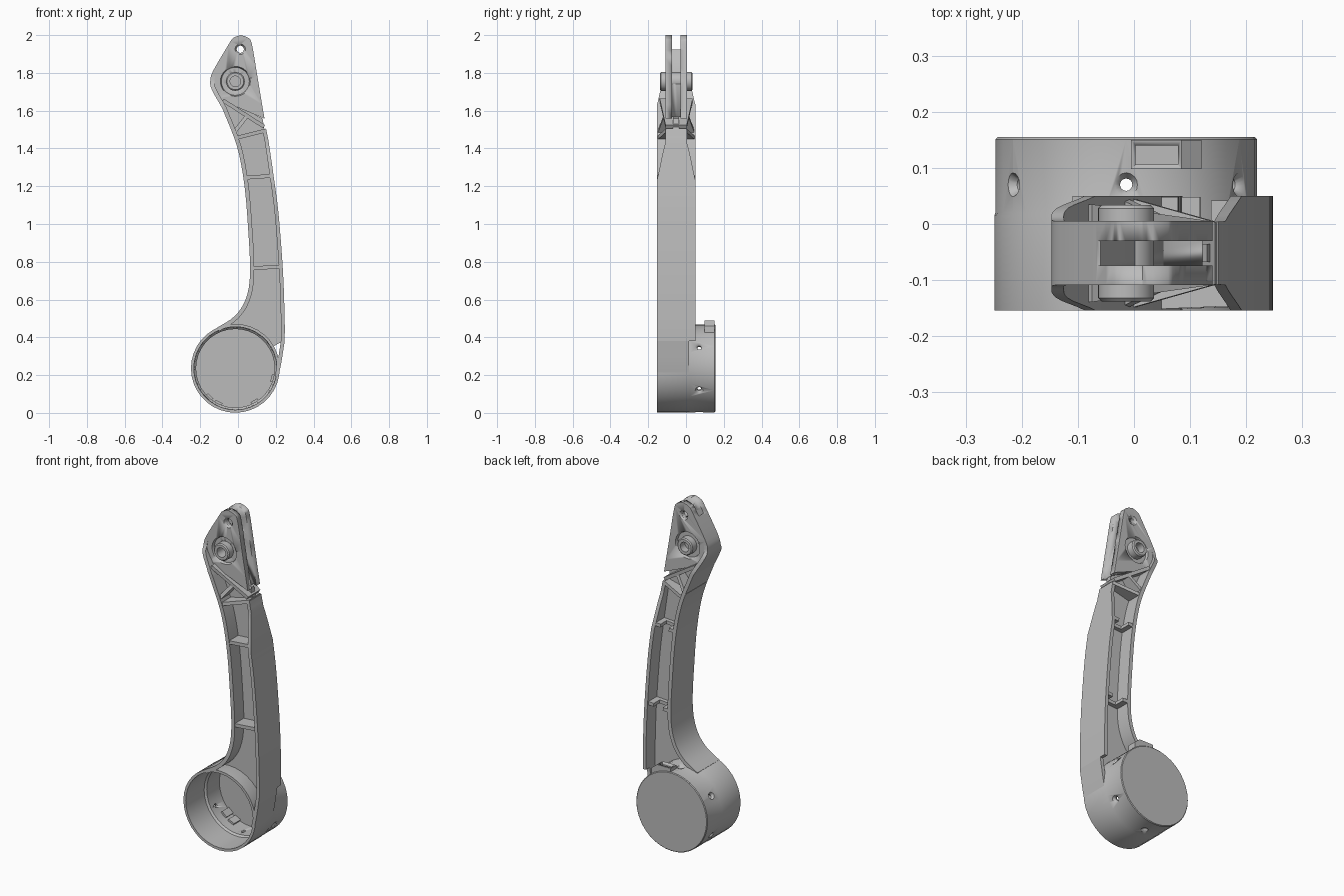
import bpy, bmesh, math
from mathutils import Vector

cube = bpy.data.objects.get("Cube")
if cube:
    bpy.data.objects.remove(cube, do_unlink=True)

GREY = (0.5, 0.5, 0.5, 1)
mat = bpy.data.materials.new("plain grey")
mat.use_nodes = True
mat.diffuse_color = GREY
mat.node_tree.nodes["Principled BSDF"].inputs["Base Color"].default_value = GREY

MID = -0.052      # depth of the arm's middle plane
FULL = 0.102      # half depth of the arm
HEAD = 0.057      # half depth of the fork head
CX, CZ, R = -0.014, 0.236, 0.235   # cup axis and radius


def finish(bm, name):
    bmesh.ops.recalc_face_normals(bm, faces=bm.faces)
    me = bpy.data.meshes.new(name)
    bm.to_mesh(me)
    bm.free()
    me.materials.append(mat)
    ob = bpy.data.objects.new(name, me)
    bpy.context.collection.objects.link(ob)
    bpy.context.view_layer.objects.active = ob
    bpy.ops.object.select_all(action='DESELECT')
    ob.select_set(True)
    bpy.ops.object.shade_smooth_by_angle(angle=math.radians(25))
    return ob


def prism(name, pts, y0, y1):
    """Extrude an x-z outline between two depths."""
    bm = bmesh.new()
    face = bm.faces.new([bm.verts.new((x, y0, z)) for x, z in pts])
    ext = bmesh.ops.extrude_face_region(bm, geom=[face])
    bmesh.ops.translate(bm, vec=(0, y1 - y0, 0),
                        verts=[v for v in ext["geom"] if isinstance(v, bmesh.types.BMVert)])
    return finish(bm, name)


def lathe(name, profile, origin, axis=(0, 1, 0), seg=32, closed=False):
    """Spin (radius, distance) points round an axis."""
    bm = bmesh.new()
    turn = Vector((0, 0, 1)).rotation_difference(Vector(axis)).to_matrix()
    rings = []
    for r, d in profile:
        n = 1 if r == 0 else seg
        rings.append([bm.verts.new(Vector(origin) + turn @ Vector(
            (r * math.cos(math.tau * i / seg), r * math.sin(math.tau * i / seg), d)))
            for i in range(n)])
    pairs = list(zip(rings, rings[1:])) + ([(rings[-1], rings[0])] if closed else [])
    for a, b in pairs:
        for i in range(seg):
            j = (i + 1) % seg
            quad = [a[i % len(a)], a[j % len(a)], b[j % len(b)], b[i % len(b)]]
            bm.faces.new(list(dict.fromkeys(quad)))
    return finish(bm, name)


def cut(ob, cutters):
    for c in cutters:
        c.hide_render = True
        mod = ob.modifiers.new("cut", 'BOOLEAN')
        mod.object, mod.solver = c, 'EXACT'
        bpy.context.view_layer.objects.active = ob
        bpy.ops.object.modifier_apply(modifier=mod.name)
        bpy.data.objects.remove(c, do_unlink=True)


def smooth_path(pts, steps=4):
    """Rounded path through (x, z, half depth) points."""
    out = []
    for i in range(len(pts) - 1):
        p = [Vector(pts[max(0, min(len(pts) - 1, i + k))]) for k in (-1, 0, 1, 2)]
        for s in range(steps):
            t = s / steps
            v = 0.5 * (2 * p[1] + (p[2] - p[0]) * t
                       + (2 * p[0] - 5 * p[1] + 4 * p[2] - p[3]) * t * t
                       + (3 * p[1] - p[0] - 3 * p[2] + p[3]) * t ** 3)
            v.z = p[1].z + (p[2].z - p[1].z) * t
            out.append(v)
    return out + [Vector(pts[-1])]


def wall(name, path, thick, back=None):
    """Strip standing across the arm along a path, thickened to one side."""
    bm = bmesh.new()
    rows = []
    for i, p in enumerate(path):
        t = (path[min(i + 1, len(path) - 1)] - path[max(i - 1, 0)]).to_2d().normalized()
        q = p.to_2d() + Vector((t.y, -t.x)) * thick
        y0, y1 = MID - p.z, MID + p.z if back is None else back
        rows.append([bm.verts.new((a, y, b)) for a, b, y in
                     ((p.x, p.y, y0), (p.x, p.y, y1), (q.x, q.y, y1), (q.x, q.y, y0))])
    for a, b in zip(rows, rows[1:]):
        for k in range(4):
            bm.faces.new((a[k], a[(k + 1) % 4], b[(k + 1) % 4], b[k]))
    bm.faces.new(rows[0])
    bm.faces.new(rows[-1])
    return finish(bm, name)


def rib(name, start, end, h0, h1, thick=0.02, notch=False):
    """Cross rib with a half depth at each end and an optional rear notch."""
    a, b = Vector(start), Vector(end)
    n = Vector((a.y - b.y, b.x - a.x)).normalized() * thick / 2
    prof = [(0, -h0), (1, -h1), (1, h1)]
    if notch:
        prof += [(0.7, h1), (0.7, 0.4 * h1), (0.3, 0.4 * h0), (0.3, h0)]
    prof.append((0, h0))
    bm = bmesh.new()
    sides = []
    for off in (-n, n):
        pts = [(a.lerp(b, s) + off, MID + y) for s, y in prof]
        sides.append([bm.verts.new((p.x, y, p.y)) for p, y in pts])
        bm.faces.new(sides[-1])
    for i in range(len(prof)):
        j = (i + 1) % len(prof)
        bm.faces.new((sides[0][i], sides[0][j], sides[1][j], sides[1][i]))
    return finish(bm, name)


# Arm edges, from the cup up to the tip
left = smooth_path([(-0.11, 0.452, FULL), (-0.02, 0.51, FULL), (0.04, 0.6, FULL),
                    (0.064, 0.74, FULL), (0.052, 1.0, FULL), (0.032, 1.22, FULL),
                    (-0.005, 1.41, FULL), (-0.07, 1.58, FULL), (-0.088, 1.62, FULL),
                    (-0.138, 1.71, 0.08), (-0.147, 1.755, 0.06), (-0.132, 1.81, 0.056),
                    (-0.05, 1.95, 0.056), (-0.025, 1.985, 0.056), (0.015, 2.0, 0.056)])
right = smooth_path([(0.247, 0.38, FULL), (0.247, 0.5, FULL), (0.238, 0.75, FULL),
                     (0.215, 1.05, FULL), (0.192, 1.23, FULL), (0.163, 1.43, HEAD),
                     (0.15, 1.5, 0.056), (0.103, 1.78, 0.056), (0.074, 1.95, 0.056),
                     (0.055, 1.985, 0.056), (0.015, 2.0, 0.056)])
wall("left_wall", [p for p in left if p.y < 1.86], 0.022)
wall("right_wall", [p for p in right if p.y < 1.505], -0.02)
wall("right_wall_foot", smooth_path([(0.214, 0.19, FULL), (0.23, 0.27, FULL),
                                     (0.247, 0.38, FULL)]), -0.02, back=0.015)

# Thin web between the walls, ending against the cup
arc = [(CX + (R - 0.008) * math.cos(math.radians(a)), CZ + (R - 0.008) * math.sin(math.radians(a)))
       for a in range(110, 20, -10)]
web = [(p.x + 0.01, p.y) for p in left if 0.47 < p.y < 1.7]
web = arc + [(p.x - 0.01, p.y) for p in right if p.y < 1.56] + web[::-1]
prism("web", web, MID - 0.016, MID + 0.016)

# Cross ribs and the triangle bracing below the head
for k, (z, x0, x1) in enumerate(((0.77, 0.07, 0.23), (1.25, 0.035, 0.182))):
    rib("cross_rib_%d" % (k + 1), (x0, z - 0.005), (x1, z + 0.005), FULL - 0.002, FULL - 0.008,
        notch=True)
rib("upper_rib", (-0.012, 1.455), (0.148, 1.495), FULL - 0.002, HEAD - 0.002)
rib("diagonal_rib", (-0.025, 1.48), (0.05, 1.575), FULL - 0.002, 0.065)
rib("head_rib", (-0.08, 1.655), (0.138, 1.515), FULL - 0.015, HEAD - 0.001)

# Fork head with slot, pin hole and bearing seat
head = [(p.x, p.y) for p in left if p.y > 1.66] + [(p.x, p.y) for p in right[:-1] if p.y > 1.5][::-1]
fork = prism("fork_head", head, MID - HEAD, MID + HEAD)
BX, BZ, PX, PZ = -0.014, 1.755, 0.012, 1.925


def plug(x, z, r, y0, y1, r1=None):
    return lathe("cutter", [(0, y0), (r, y0), (r1 or r, y1), (0, y1)], (x, 0, z))


slot = prism("cutter", [(-0.2, 1.925), (-0.06, 1.925), (0.155, 1.5), (0.3, 1.5),
                        (0.3, 2.1), (-0.2, 2.1)], MID - 0.022, MID + 0.022)
cutters = [slot, plug(BX, BZ, 0.03, -0.3, 0.3), plug(PX, PZ, 0.019, -0.3, 0.3)]
for s in (-1, 1):
    face = MID + s * HEAD
    cutters.append(plug(BX, BZ, 0.074, face - s * 0.015, face + s * 0.03, 0.09))
    cutters.append(plug(PX, PZ, 0.018, face - s * 0.012, face + s * 0.004, 0.031))
cut(fork, cutters)
lathe("bearing_sleeve", [(0.028, -0.086), (0.044, -0.086), (0.05, -0.08), (0.05, 0.08),
                         (0.044, 0.086), (0.028, 0.086)], (BX, MID, BZ), closed=True)

# Cup: open at the front, closed at the back, with a seam step
cup = lathe("cup", [(0, 0.155), (R - 0.006, 0.155), (R - 0.002, 0.151), (R - 0.002, 0.02),
                    (R, 0.015), (R, -0.154), (0.22, -0.154), (0.218, 0.015),
                    (0.208, 0.025), (0.208, 0.143), (0, 0.143)], (CX, 0, CZ), seg=36)
holes = []
for a in range(-90, 270, 60):
    d = Vector((math.cos(math.radians(a)), 0, math.sin(math.radians(a))))
    holes.append(lathe("cutter", [(0, 0.19), (0.011, 0.19), (0.011, 0.218), (0.025, 0.238),
                                  (0.025, 0.26), (0, 0.26)], (CX, 0.07, CZ), d, seg=16))
cut(cup, holes)

# Socket on top of the cup
socket = prism("socket", [(-0.005, 0.45), (0.12, 0.42), (0.12, 0.46), (0.085, 0.488),
                          (-0.005, 0.488)], 0.098, 0.15)
cut(socket, [prism("cutter", [(0.003, 0.473), (0.078, 0.473), (0.078, 0.52), (0.003, 0.52)],
                   0.106, 0.14)])

# Small lugs inside the cup
for k, a in enumerate((228, 244, 300, 345)):
    c, s = math.cos(math.radians(a)), math.sin(math.radians(a))
    box = [(CX + r * c - t * s, CZ + r * s + t * c)
           for r, t in ((0.196, -0.02), (0.212, -0.02), (0.212, 0.02), (0.196, 0.02))]
    prism("lug_%d" % (k + 1), box, 0.08, 0.146)
